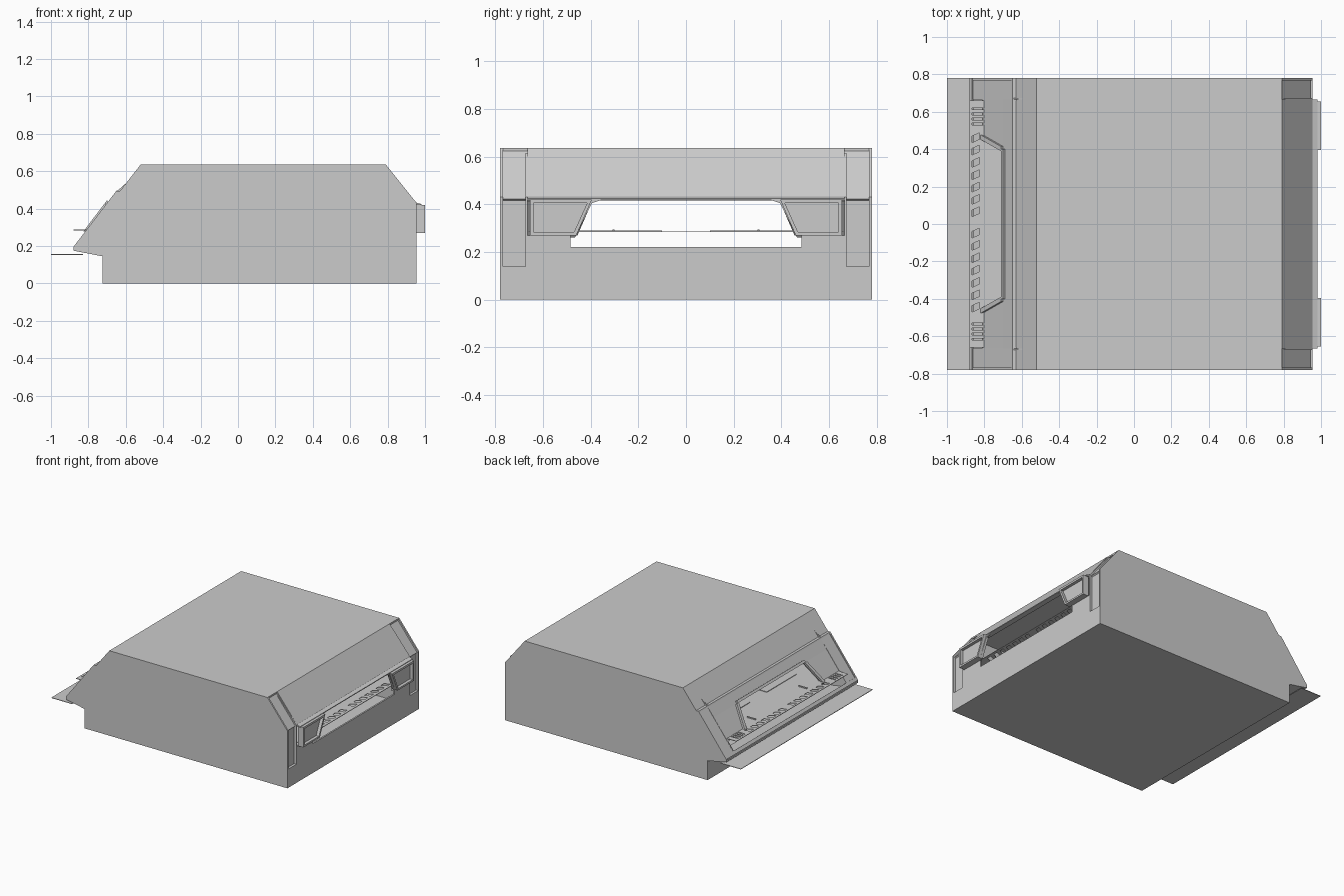
import bpy, bmesh
from mathutils import Vector

if "Cube" in bpy.data.objects:
    bpy.data.objects.remove(bpy.data.objects["Cube"])

W = 0.78      # half width of the hull
I = 0.665     # half width of the window openings
T = 0.012     # panel thickness


def extrude(name, pts, off):
    """Solid made by sweeping a planar polygon along an offset."""
    bm = bmesh.new()
    off = Vector(off)
    a = [bm.verts.new(p) for p in pts]
    b = [bm.verts.new(Vector(p) + off) for p in pts]
    bm.faces.new(a)
    bm.faces.new(b[::-1])
    n = len(pts)
    for i in range(n):
        j = (i + 1) % n
        bm.faces.new((a[j], a[i], b[i], b[j]))
    bmesh.ops.recalc_face_normals(bm, faces=bm.faces)
    me = bpy.data.meshes.new(name)
    bm.to_mesh(me)
    bm.free()
    ob = bpy.data.objects.new(name, me)
    bpy.context.collection.objects.link(ob)
    return ob


def prism(name, xz, y0, y1):
    return extrude(name, [(x, y0, z) for x, z in xz], (0, y1 - y0, 0))


def strip(name, p, q, y0, y1, t=T, inset=0.0):
    """Flat panel between two profile points, thickened to the left of p->q."""
    p, q = Vector(p), Vector(q)
    d = (q - p).normalized()
    n = Vector((-d.y, d.x))
    p, q = p + n * inset, q + n * inset
    return prism(name, [p, q, q + n * t, p + n * t], y0, y1)


def box(name, x0, x1, y0, y1, z0, z1):
    return prism(name, [(x0, z0), (x1, z0), (x1, z1), (x0, z1)], y0, y1)


# Side plates: full silhouette
profile = [(-0.725, 0), (0.955, 0), (0.955, 0.43), (0.79, 0.636), (-0.52, 0.636),
           (-0.63, 0.495), (-0.65, 0.495), (-0.88, 0.195), (-0.88, 0.175), (-0.725, 0.145)]
for s in (1, -1):
    prism("side_plate", profile, s * W, s * (W - T))

# Hull skin across the full width
strip("floor", (-0.725, 0), (0.955, 0), -W, W)
strip("roof", (0.79, 0.636), (-0.52, 0.636), -W, W)
strip("rear_low_wall", (-0.725, 0.145), (-0.725, 0), -W, W)
strip("rear_underside", (-0.88, 0.175), (-0.725, 0.145), -W, W)
strip("visor", (-0.52, 0.636), (-0.63, 0.495), -W, W)
prism("visor_lip", [(-0.63, 0.495), (-0.65, 0.495), (-0.655, 0.487), (-0.62, 0.487)], -W, W)
strip("nose_slope", (0.955, 0.43), (0.79, 0.636), -I, I)
prism("nose_lip", [(0.94, 0.418), (0.98, 0.418), (0.98, 0.424), (0.955, 0.432), (0.94, 0.43)], -I, I)

# Nose wall with a stepped sill
outline = [(-W, 0), (W, 0), (W, 0.14), (I, 0.14), (I, 0.27), (0.485, 0.27), (0.485, 0.22),
           (-0.485, 0.22), (-0.485, 0.27), (-I, 0.27), (-I, 0.14), (-W, 0.14)]
extrude("nose_wall", [(0.955, y, z) for y, z in outline], (-T, 0, 0))

# Dark-looking thin ledge at the rear
box("rear_ledge", -1.0, -0.83, -W, W, 0.153, 0.157)
strip("rear_sill", (-0.865, 0.215), (-0.88, 0.195), -W, W, 0.01)


def slope(y, z):
    """Point on the sloped plane of the rear window frame."""
    return (-0.70 - (0.42 - z) * 0.76, y, z)


for s in (1, -1):
    # Corner posts
    strip("nose_post", (0.955, 0.14), (0.955, 0.43), s * I, s * W, T, 0.018)
    strip("nose_post_slope", (0.955, 0.43), (0.79, 0.636), s * I, s * W, T, 0.012)
    strip("nose_post_foot", (0.955, 0.14), (0.937, 0.14), s * I, s * W, 0.006)
    strip("rear_post", (-0.65, 0.495), (-0.88, 0.195), s * I, s * W, T, 0.006)
    # Inner cheeks beside the windows
    prism("nose_cheek", [(0.80, 0.14), (0.955, 0.14), (0.955, 0.43), (0.80, 0.615)],
          s * I, s * (I + 0.008))
    prism("rear_cheek", [(-0.87, 0.185), (-0.60, 0.14), (-0.56, 0.57), (-0.645, 0.495), (-0.875, 0.195)],
          s * I, s * (I + 0.008))
    box("visor_blade", -0.65, -0.525, s * 0.66, s * 0.67, 0.47, 0.497)
    # Nose pods: recessed panel inside a raised frame
    pod = [(0.35, 0.42), (0.655, 0.42), (0.655, 0.27), (0.46, 0.27), (0.395, 0.405)]
    extrude("nose_pod_panel", [(0.965, s * y, z) for y, z in pod], (0.012, 0, 0))
    inner = [(0.415, 0.405), (0.64, 0.405), (0.64, 0.283), (0.47, 0.283)]
    outer = [(0.395, 0.42), (0.655, 0.42), (0.655, 0.27), (0.46, 0.27)]
    for i in range(4):
        j = (i + 1) % 4
        ring = [outer[i], outer[j], inner[j], inner[i]]
        extrude("nose_pod_frame", [(0.955, s * y, z) for y, z in ring], (0.045, 0, 0))
    # Rear window corner panels and their raised inner rim
    extrude("rear_corner_panel", [slope(s * y, z) for y, z in
            ((0.40, 0.42), (I, 0.42), (I, 0.27), (0.465, 0.27))], (0.012, 0, -0.009))
    extrude("rear_corner_rim", [slope(s * y, z) for y, z in
            ((0.39, 0.42), (0.415, 0.42), (0.48, 0.27), (0.455, 0.27))], (-0.012, 0, 0.009))

# Upper strip and rim of the rear window frame
strip("rear_frame_top", (-0.652, 0.487), (-0.70, 0.42), -I, I, 0.008)
extrude("rear_frame_rim", [slope(y, z) for y, z in
        ((-0.40, 0.42), (0.40, 0.42), (0.40, 0.435), (-0.40, 0.435))], (-0.012, 0, 0.009))

# Inner deck with slanted vent slots along both ends
deck = box("inner_deck", -0.88, 0.94, -0.66, 0.66, 0.283, 0.287)
bm = bmesh.new()


def slot(x0, x1, y, w, slant):
    base = [(x0, y), (x1, y + slant), (x1, y + slant + w), (x0, y + w)]
    lo = [bm.verts.new((px, py, 0.26)) for px, py in base]
    f = bm.faces.new(lo)
    r = bmesh.ops.extrude_face_region(bm, geom=[f])
    vs = [g for g in r["geom"] if isinstance(g, bmesh.types.BMVert)]
    bmesh.ops.translate(bm, verts=vs, vec=(0, 0, 0.05))


for x0, x1 in ((-0.865, -0.825), (0.88, 0.92)):
    for k in range(7):
        slot(x0, x1, 0.04 + k * 0.066, 0.034, 0.018)
        slot(x0, x1, -0.074 - k * 0.066, 0.034, 0.018)
for k in range(4):
    for s in (1, -1):
        slot(-0.865, -0.80, s * (0.535 + k * 0.027) - 0.005, 0.01, 0)
bmesh.ops.recalc_face_normals(bm, faces=bm.faces)
me = bpy.data.meshes.new("slot_cutter")
bm.to_mesh(me)
bm.free()
cutter = bpy.data.objects.new("slot_cutter", me)
bpy.context.collection.objects.link(cutter)
cutter.hide_render = True
mod = deck.modifiers.new("slots", "BOOLEAN")
mod.operation = "DIFFERENCE"
mod.object = cutter
mod.solver = "EXACT"
bpy.context.view_layer.objects.active = deck
bpy.ops.object.modifier_apply(modifier=mod.name)
bpy.data.objects.remove(cutter)

# Raised trim on the deck
for s in (1, -1):
    box("deck_rail", -0.79, -0.72, s * 0.30, s * 0.308, 0.287, 0.295)
    box("deck_panel", -0.6, 0.6, s * 0.1, s * 0.45, 0.287, 0.291)
